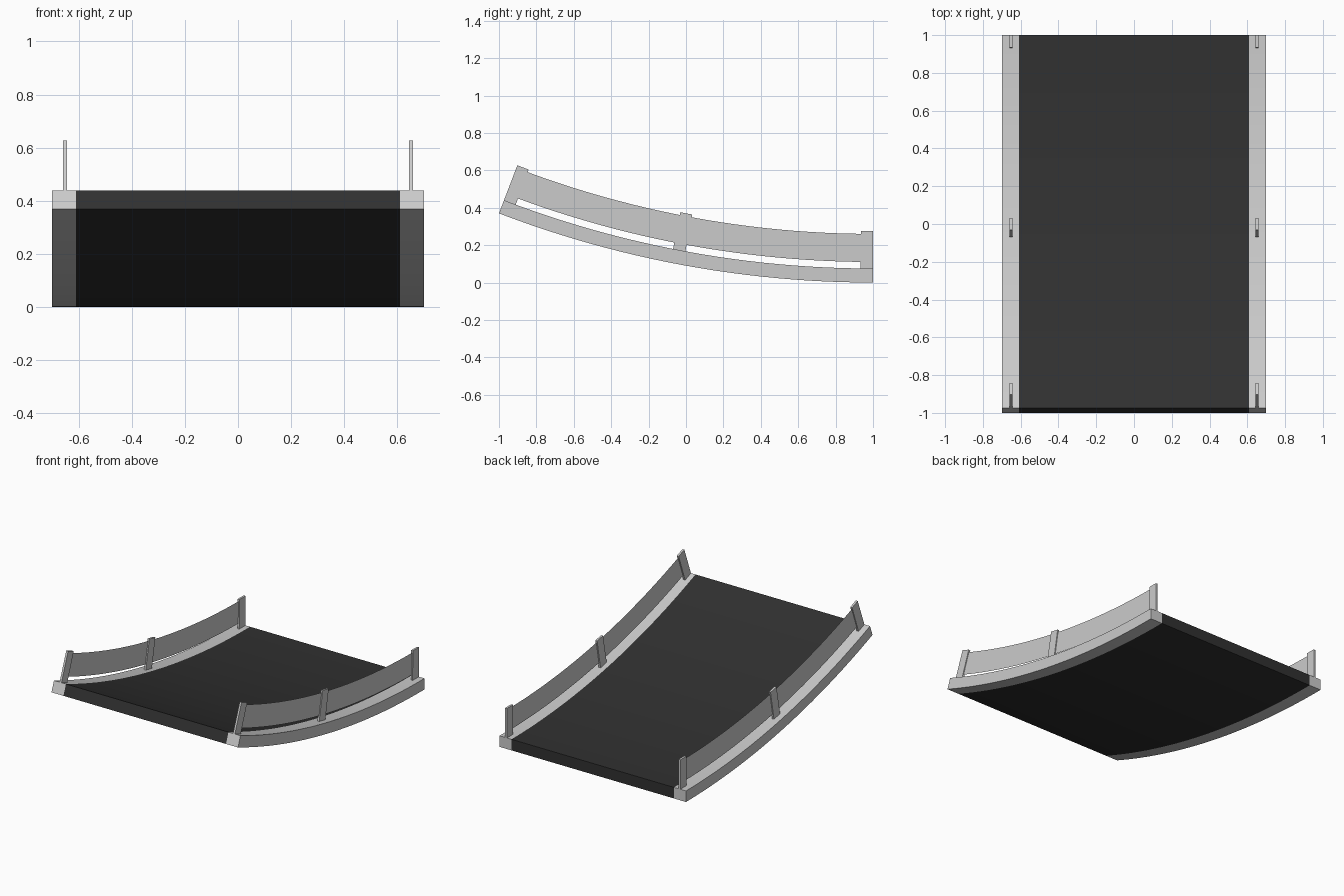
import bpy, bmesh
from math import sin, cos, radians

if "Cube" in bpy.data.objects:
    bpy.data.objects.remove(bpy.data.objects["Cube"])

END = radians(20.96)          # total sweep of the ramp
R = 2 / sin(END)              # radius of the underside
POST = 0.068 / R              # angular width of a post


def material(name, v):
    m = bpy.data.materials.new(name)
    m.diffuse_color = (v, v, v, 1)
    m.use_nodes = True
    m.node_tree.nodes["Principled BSDF"].inputs["Base Color"].default_value = m.diffuse_color
    return m


def arc_bar(name, x0, x1, low, high, a0, a1, segs, mat=None):
    """Box section swept along the ramp arc; low/high are heights above the underside."""
    bm = bmesh.new()
    flat = x0 == x1
    section = [(x0, low), (x0, high)] if flat else [(x0, low), (x1, low), (x1, high), (x0, high)]
    n = len(section)
    rings = []
    for i in range(segs + 1):
        a = a0 + (a1 - a0) * i / segs
        rings.append([bm.verts.new((x, 1 - (R - h) * sin(a), R - (R - h) * cos(a)))
                      for x, h in section])
    for r, s in zip(rings, rings[1:]):
        for j in range(1 if flat else n):
            k = (j + 1) % n
            bm.faces.new((r[j], r[k], s[k], s[j]))
    if not flat:
        bm.faces.new(rings[0])
        bm.faces.new(rings[-1])
    bmesh.ops.recalc_face_normals(bm, faces=bm.faces)
    me = bpy.data.meshes.new(name)
    bm.to_mesh(me)
    bm.free()
    ob = bpy.data.objects.new(name, me)
    bpy.context.collection.objects.link(ob)
    if mat:
        me.materials.append(mat)
    if segs > 1:
        bpy.ops.object.select_all(action='DESELECT')
        ob.select_set(True)
        bpy.context.view_layer.objects.active = ob
        bpy.ops.object.shade_smooth_by_angle()
    return ob


dark = material("dark_surface", 0.03)
panel_grey = material("panel_grey", 0.55)

# Curved deck
arc_bar("deck", -0.61, 0.61, 0, 0.075, 0, END, 24, dark)

for s, side in ((-1, "left"), (1, "right")):
    # Edge beam
    arc_bar(side + "_edge_beam", s * 0.61, s * 0.70, 0, 0.075, 0, END, 24)
    # Guard panel
    arc_bar(side + "_guard_panel", s * 0.652, s * 0.652, 0.11, 0.26,
            POST / 2, END - POST / 2, 24, panel_grey)
    # Posts
    for a, where in ((0, "back"), (END / 2, "middle"), (END - POST, "front")):
        arc_bar(f"{side}_{where}_post", s * 0.644, s * 0.658, 0.07, 0.275, a, a + POST, 1)
